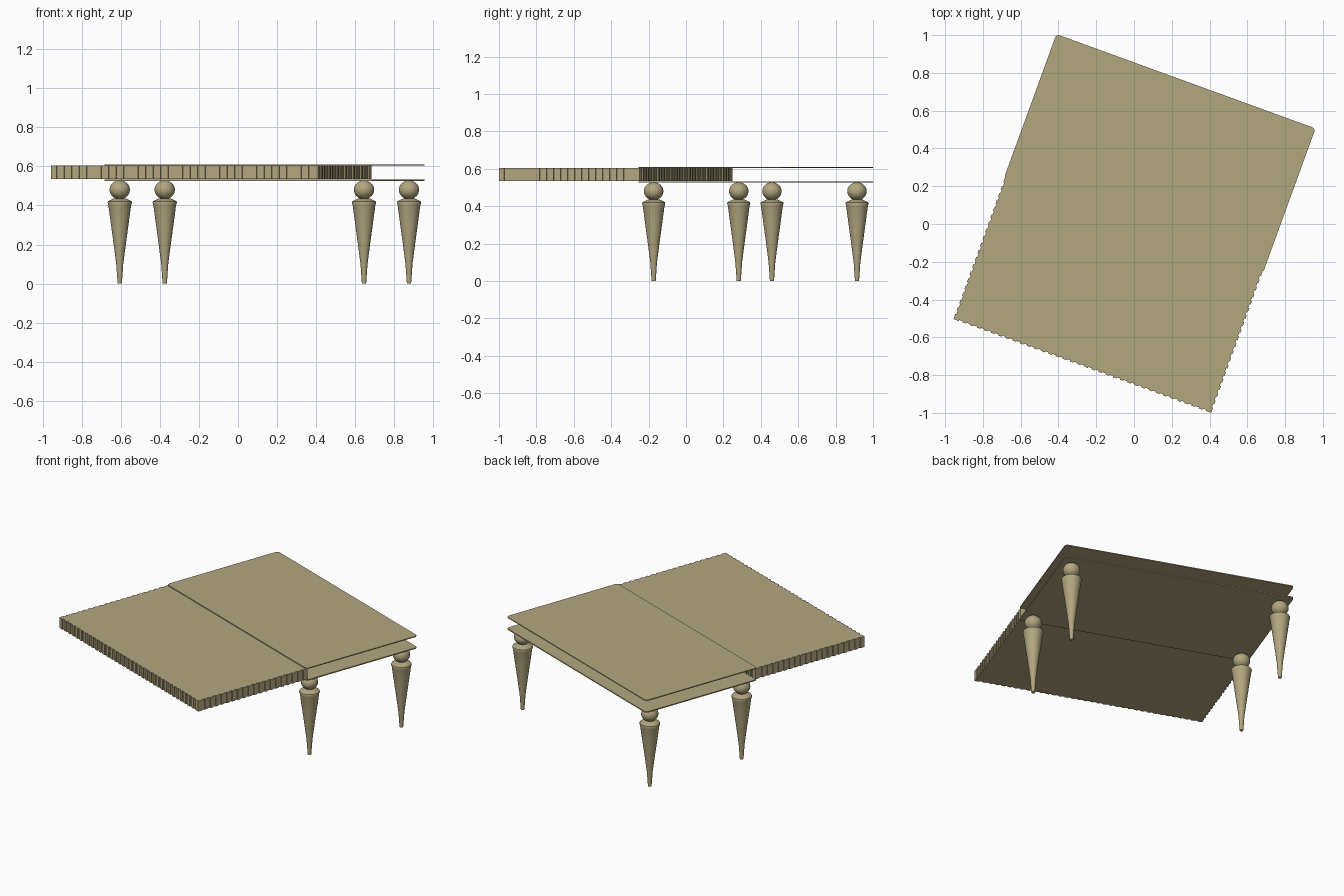
import bpy, bmesh, math
from mathutils import Matrix, Vector

cube = bpy.data.objects.get("Cube")
if cube:
    bpy.data.objects.remove(cube, do_unlink=True)

TURN = Matrix.Rotation(math.radians(-20), 4, 'Z')
HALF_W = 0.726      # half the table width
DEPTH = 0.8         # depth of each half

tan = bpy.data.materials.new("tan_wood")
tan.use_nodes = True
tan.diffuse_color = (0.45, 0.385, 0.215, 1)
tan.node_tree.nodes["Principled BSDF"].inputs["Base Color"].default_value = tan.diffuse_color


def finish(bm, name, smooth=False):
    """Turn the table into place and make the object."""
    bmesh.ops.recalc_face_normals(bm, faces=bm.faces)
    bm.transform(TURN)
    mesh = bpy.data.meshes.new(name)
    bm.to_mesh(mesh)
    bm.free()
    mesh.materials.append(tan)
    obj = bpy.data.objects.new(name, mesh)
    bpy.context.collection.objects.link(obj)
    if smooth:
        bpy.ops.object.select_all(action='DESELECT')
        obj.select_set(True)
        bpy.context.view_layer.objects.active = obj
        bpy.ops.object.shade_smooth_by_angle(angle=math.radians(35))
    return obj


def extrude_outline(name, points, z0, z1):
    bm = bmesh.new()
    face = bm.faces.new([bm.verts.new((x, y, z0)) for x, y in points])
    top = bmesh.ops.extrude_face_region(bm, geom=[face])
    verts = [g for g in top["geom"] if isinstance(g, bmesh.types.BMVert)]
    bmesh.ops.translate(bm, verts=verts, vec=(0, 0, z1 - z0))
    return finish(bm, name)


def ribbed_side(a, b, count, groove=0.006):
    """Points from a towards b with a square groove between ribs."""
    a, b = Vector(a), Vector(b)
    along = (b - a) / count
    inward = Vector((-along.y, along.x)).normalized() * groove
    points = [a]
    for i in range(count - 1):
        start, end = a + along * (i + 0.75), a + along * (i + 1.25)
        points += [start, start + inward, end + inward, end]
    return points


def rounded_rect(w, y0, y1, r, steps=6):
    points = []
    corners = [(w - r, y1 - r), (r - w, y1 - r), (r - w, y0 + r), (w - r, y0 + r)]
    for k, (cx, cy) in enumerate(corners):
        for i in range(steps + 1):
            t = math.pi / 2 * (k + i / steps)
            points.append((cx + r * math.cos(t), cy + r * math.sin(t)))
    return points


# Ribbed front slab
corners = [(-HALF_W, -DEPTH), (HALF_W, -DEPTH), (HALF_W, 0), (-HALF_W, 0)]
outline = []
for i, count in enumerate((36, 20, 36, 20)):
    outline += ribbed_side(corners[i], corners[(i + 1) % 4], count)
extrude_outline("front_slab", outline, 0.534, 0.604)

# Two thin plates of the open rear half
plate = rounded_rect(0.73, -0.01, 0.804, 0.02)
extrude_outline("upper_plate", plate, 0.604, 0.61)
extrude_outline("lower_plate", plate, 0.526, 0.533)

# Turned legs: tapered post with a ball on top
POST = [(0.011, 0), (0.018, 0.1), (0.031, 0.2), (0.046, 0.31), (0.058, 0.4),
        (0.062, 0.415), (0.06, 0.421), (0.03, 0.436)]


def leg(name, x, y):
    bm = bmesh.new()
    n = 32
    rings = [[bm.verts.new((x + r * math.cos(math.tau * i / n),
                            y + r * math.sin(math.tau * i / n), z))
              for i in range(n)] for r, z in POST]
    for low, high in zip(rings, rings[1:]):
        for i in range(n):
            j = (i + 1) % n
            bm.faces.new((low[i], low[j], high[j], high[i]))
    bm.faces.new(rings[0])
    bm.faces.new(rings[-1])
    ball = Matrix.Translation((x, y, 0.48)) @ Matrix.Diagonal((1, 1, 0.92, 1))
    bmesh.ops.create_uvsphere(bm, u_segments=n, v_segments=16, radius=0.052, matrix=ball)
    finish(bm, name, smooth=True)


for side, x in (("right", -0.665), ("left", 0.665)):
    for place, y in (("front", 0.058), ("back", 0.731)):
        leg(f"{place}_{side}_leg", x, y)
